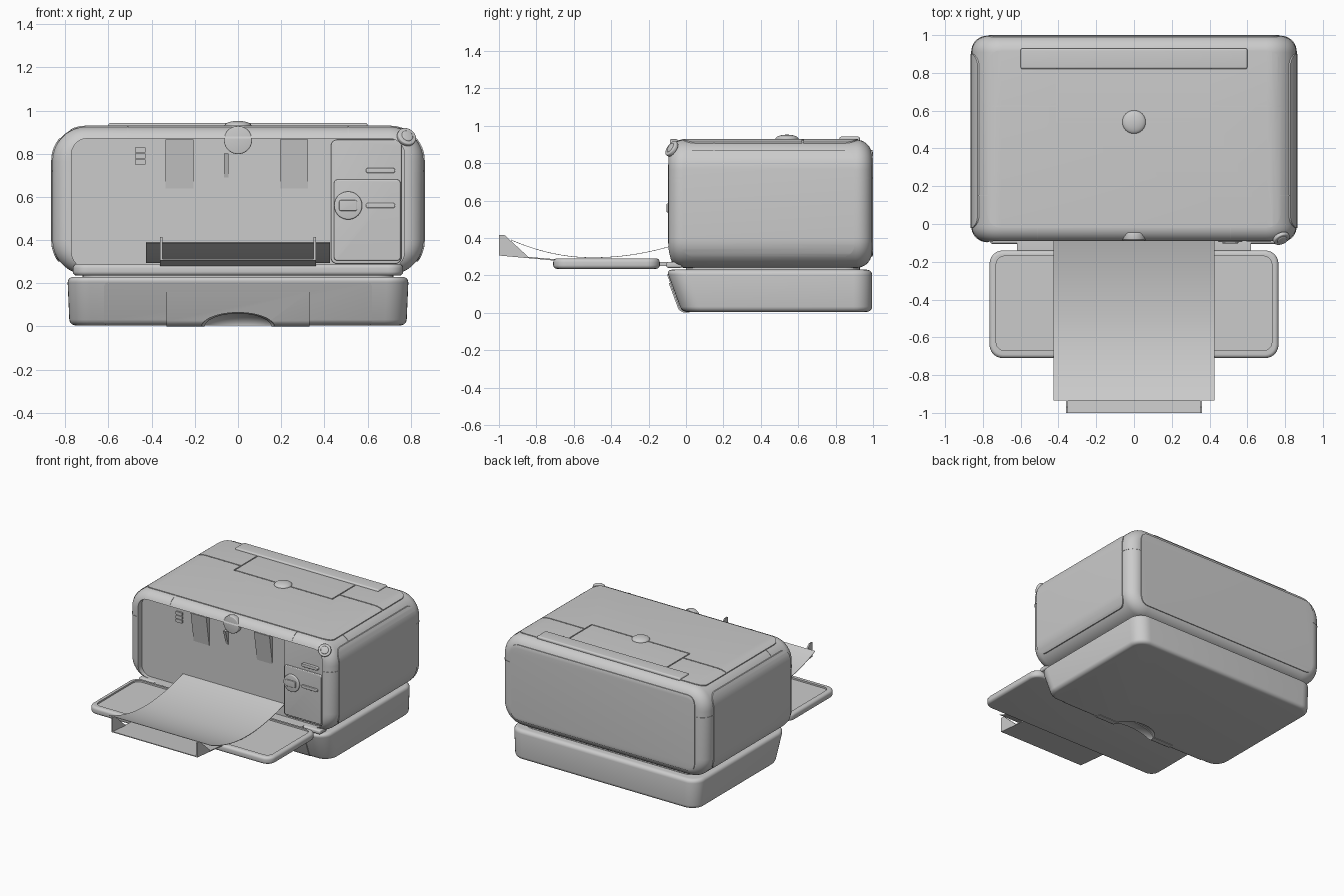
import bpy, bmesh, math
from mathutils import Vector, Matrix

if "Cube" in bpy.data.objects:
    bpy.data.objects.remove(bpy.data.objects["Cube"])


def finish(name, bm):
    bmesh.ops.recalc_face_normals(bm, faces=bm.faces)
    me = bpy.data.meshes.new(name)
    bm.to_mesh(me)
    bm.free()
    o = bpy.data.objects.new(name, me)
    bpy.context.collection.objects.link(o)
    return o


def rbox(name, lo, hi, axis=2, r=0, b=0, seg=6, top=None):
    """Box with radius r on the edges along axis and radius b on both ends."""
    bm = bmesh.new()
    bmesh.ops.create_cube(bm, size=1)
    for v in bm.verts:
        v.co = Vector([lo[i] if v.co[i] < 0 else hi[i] for i in range(3)])
    if r:
        es = [e for e in bm.edges if abs(e.verts[0].co[axis] - e.verts[1].co[axis]) > 1e-5]
        bmesh.ops.bevel(bm, geom=es, offset=r, segments=seg, profile=0.5, affect='EDGES')
    if b:
        es = [e for e in bm.edges if any(all(abs(v.co[axis] - end[axis]) < 1e-5 for v in e.verts)
                                         for end in (lo, hi))]
        bmesh.ops.bevel(bm, geom=es, offset=b, segments=seg, profile=0.5, affect='EDGES')
    return finish(name, bm)


def prism(name, pts, x0, x1):
    """Extrude a (y, z) outline along x."""
    bm = bmesh.new()
    f = bm.faces.new([bm.verts.new((x0, y, z)) for y, z in pts])
    ext = bmesh.ops.extrude_face_region(bm, geom=[f])['geom']
    bmesh.ops.translate(bm, vec=(x1 - x0, 0, 0), verts=[v for v in ext if isinstance(v, bmesh.types.BMVert)])
    return finish(name, bm)


def disc(name, loc, r, depth, direction, b=0.006):
    bm = bmesh.new()
    bmesh.ops.create_cone(bm, cap_ends=True, segments=40, radius1=r, radius2=r, depth=depth)
    es = [e for e in bm.edges if abs(e.verts[0].co.z - e.verts[1].co.z) < 1e-5]
    bmesh.ops.bevel(bm, geom=es, offset=b, segments=3, profile=0.5, affect='EDGES')
    rot = Vector(direction).to_track_quat('Z', 'Y').to_matrix().to_4x4()
    bm.transform(Matrix.Translation(loc) @ rot)
    return finish(name, bm)


def ball(name, loc, radii):
    bm = bmesh.new()
    bmesh.ops.create_uvsphere(bm, u_segments=40, v_segments=20, radius=1)
    bm.transform(Matrix.Translation(loc) @ Matrix.Diagonal((*radii, 1)))
    return finish(name, bm)


def boolean(o, cutter, op='DIFFERENCE'):
    m = o.modifiers.new('cut', 'BOOLEAN')
    m.operation, m.object, m.solver = op, cutter, 'EXACT'
    bpy.context.view_layer.objects.active = o
    bpy.ops.object.modifier_apply(modifier='cut')
    bpy.data.objects.remove(cutter)


def skin(src, name, mat, mask):
    """Slightly enlarged copy of src kept only inside mask: a flush-fitting panel."""
    o = src.copy()
    o.data = src.data.copy()
    o.name = name
    bpy.context.collection.objects.link(o)
    o.data.transform(mat)
    boolean(o, mask, 'INTERSECT')
    return o


def grow(d):
    c = Matrix.Translation((0, 0.45, 0.5825))
    return c @ Matrix.Diagonal((1 + d / 0.86, 1 + d / 0.545, 1 + d / 0.3425, 1)) @ c.inverted()


# Main housing
body = rbox('body', (-0.86, -0.095, 0.24), (0.86, 0.995, 0.925), 1, 0.16, 0.085, 9)

# Side, back and top panels following the housing
for s, side in ((-1, 'left'), (1, 'right')):
    xs = sorted((s * 0.775, s * 0.95))
    skin(body, side + '_panel', grow(0.005),
         rbox('mask', (xs[0], -0.02, 0.30), (xs[1], 0.90, 0.87), 0, 0.06))
    # Corner trim seams
    for y0, y1 in ((-0.2, -0.02), (0.9, 1.1)):
        skin(body, side + '_corner_seam', grow(0.002), rbox('mask', (xs[0], y0, 0.717), (xs[1], y1, 0.723)))
    skin(body, side + '_top_seam', grow(0.002), rbox('mask', (xs[0], 0.147, 0.87), (xs[1], 0.153, 1)))
    skin(body, side + '_front_seam', grow(0.002),
         rbox('mask', (s * 0.51 - 0.003, -0.2, 0.875), (s * 0.51 + 0.003, -0.02, 1)))
skin(body, 'back_panel', grow(0.005), rbox('mask', (-0.77, 0.9, 0.30), (0.77, 1.1, 0.87), 1, 0.06))
lid = skin(body, 'top_panel', grow(0.005), rbox('mask', (-0.775, -0.02, 0.88), (0.775, 0.92, 1), 2, 0.07))
for lo, hi in (((-0.8, 0.62), (-0.41, 0.628)), ((0.41, 0.62), (0.8, 0.628)), ((-0.414, 0.537), (0.414, 0.545)),
               ((-0.414, 0.545), (-0.406, 0.95)), ((0.406, 0.545), (0.414, 0.95))):
    boolean(lid, rbox('cutter', (*lo, 0.8), (*hi, 1.1)))

# Recessed front opening
boolean(body, rbox('cutter', (-0.77, -0.3, 0.272), (0.77, -0.05, 0.87), 1, 0.07))

# Rear ridge, lid button and power button
rbox('rear_ridge', (-0.6, 0.82, 0.915), (0.6, 0.93, 0.942), 0, 0.012, 0.01)
ball('lid_button', (0, 0.54, 0.93), (0.062, 0.062, 0.022))
d = Vector((0.37, -0.77, 0.52))
disc('power_button', (0.78, -0.076, 0.877), 0.045, 0.022, d)
disc('power_button_cap', (0.78, -0.076, 0.877), 0.028, 0.03, d)

# Control panel with knob and two buttons
rbox('control_panel', (0.43, -0.07, 0.29), (0.757, 0, 0.865), 1, 0.03, 0.006)
rbox('control_plate', (0.445, -0.082, 0.305), (0.752, 0, 0.68), 1, 0.015, 0.006)
disc('knob', (0.51, -0.08, 0.56), 0.065, 0.03, (0, -1, 0))
rbox('knob_grip', (0.468, -0.103, 0.535), (0.552, -0.08, 0.585), 1, 0.01, 0.004)
for z in (0.56, 0.722):
    rbox('control_button', (0.592, -0.092, z - 0.012), (0.728, -0.05, z + 0.012), 1, 0.011, 0.005)

# Details on the recessed wall
for x in (-0.27, 0.26):
    prism('paper_guide', [(-0.088, 0.865), (-0.04, 0.865), (-0.04, 0.64), (-0.052, 0.64)], x - 0.065, x + 0.065)
disc('centre_tab', (0, -0.065, 0.863), 0.065, 0.04, (0, -1, 0))
prism('centre_fin', [(-0.085, 0.80), (-0.04, 0.80), (-0.04, 0.69), (-0.052, 0.69)], -0.065, -0.045)
for i in range(3):
    z = 0.75 + 0.028 * i
    rbox('port', (-0.478, -0.062, z), (-0.427, -0.04, z + 0.024), 1, 0.004)

# Lower paper base with finger scoop and drawer fronts
bm = bmesh.new()
bmesh.ops.create_cube(bm, size=1)
for v in bm.verts:
    t = v.co.z > 0
    v.co = Vector((math.copysign(0.79 if t else 0.78, v.co.x),
                   (-0.105 if t else -0.022) if v.co.y < 0 else 0.995, 0.23 if t else 0.005))
bmesh.ops.bevel(bm, geom=[e for e in bm.edges if abs(e.verts[0].co.z - e.verts[1].co.z) > 0.1],
                offset=0.1, segments=8, profile=0.5, affect='EDGES')
bmesh.ops.bevel(bm, geom=[e for e in bm.edges if abs(e.verts[0].co.z - e.verts[1].co.z) < 0.01],
                offset=0.028, segments=5, profile=0.5, affect='EDGES')
base = finish('base', bm)
boolean(base, ball('cutter', (0, -0.02, 0.0), (0.17, 0.13, 0.07)))
skin(base, 'drawer_front', Matrix.Translation((0, -0.006, 0)),
     rbox('mask', (-0.62, -0.2, 0.002), (0.62, 0.02, 0.205), 1, 0.02))
skin(base, 'drawer_panel', Matrix.Translation((0, -0.012, -0.004)),
     rbox('mask', (-0.33, -0.2, -0.1), (0.33, 0.02, 0.16)))
rbox('neck', (-0.72, 0.0, 0.2), (0.72, 0.93, 0.3), 2, 0.08)

# Fold-down output tray with raised rim and hinge
tray = rbox('output_tray', (-0.765, -0.71, 0.235), (0.765, -0.14, 0.29), 2, 0.07, 0.02)
boolean(tray, rbox('cutter', (-0.73, -0.67, 0.278), (0.73, -0.17, 0.4), 2, 0.045))
rbox('tray_hinge', (-0.62, -0.17, 0.25), (0.62, -0.04, 0.272), 0, 0.008)
rbox('front_lip', (-0.76, -0.105, 0.24), (0.76, -0.02, 0.272), 0, 0.012, 0.01)

# Tray extension with two end fins
prism('tray_extension', [(-1.0, 0.312), (-1.0, 0.306), (-0.65, 0.274), (-0.65, 0.282)], -0.36, 0.36)
for s in (-1, 1):
    prism('extension_fin', [(-1.0, 0.308), (-1.0, 0.415), (-0.97, 0.415), (-0.84, 0.296)],
          s * 0.355 - 0.005, s * 0.355 + 0.005)

# Curved sheet of paper
ys = [-0.045 - 0.89 * i / 24 for i in range(25)]
curve = [(y, 0.296 + (0.35 if y > -0.5 else 0.5) * (y + 0.5) ** 2) for y in ys]
prism('paper_sheet', curve + [(y, z - 0.003) for y, z in reversed(curve)], -0.427, 0.427)

# Smooth shading with crisp edges
for o in bpy.data.objects:
    o.select_set(True)
bpy.context.view_layer.objects.active = body
bpy.ops.object.shade_smooth_by_angle(angle=math.radians(35))
